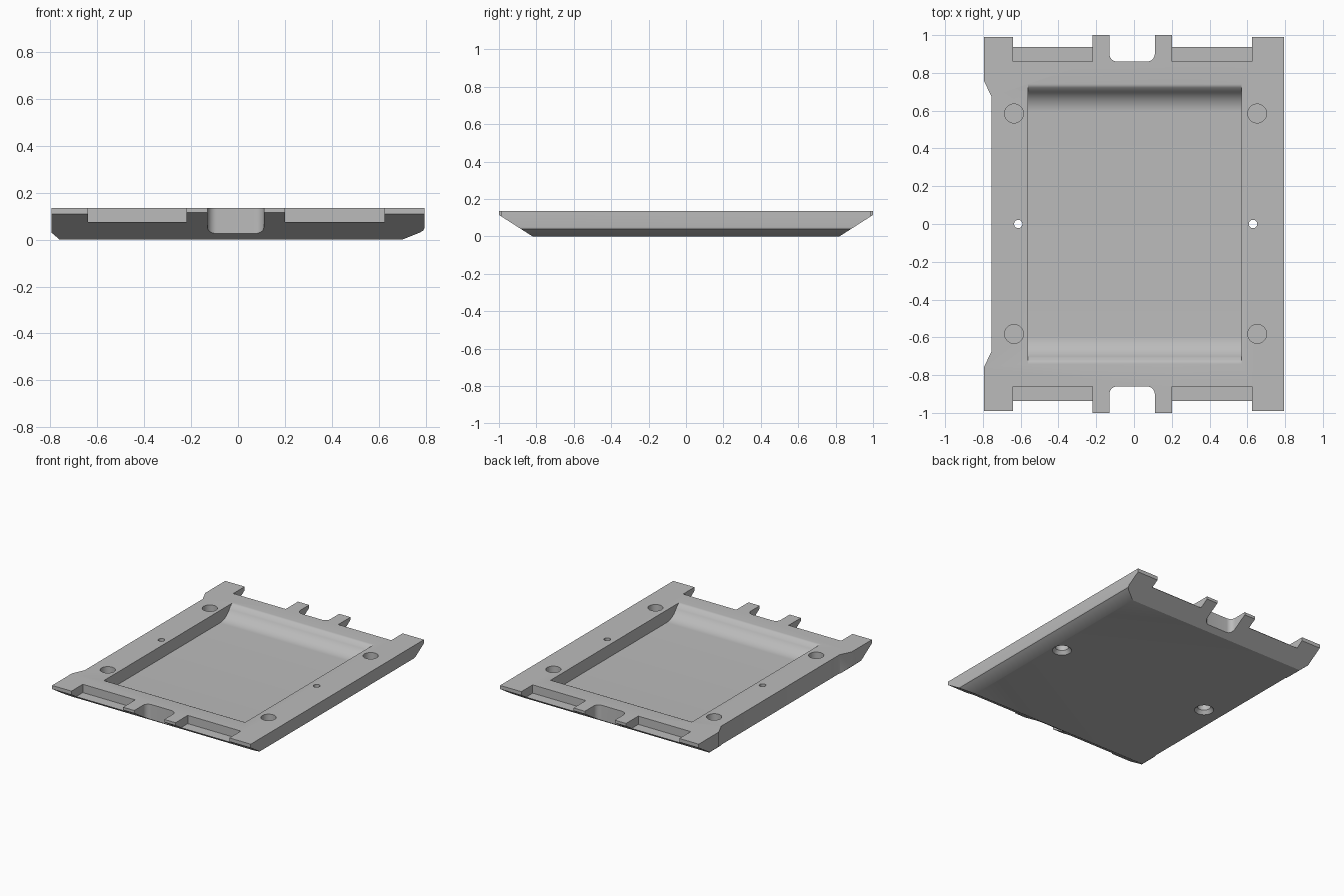
import bpy, bmesh, math

cube = bpy.data.objects.get("Cube")
if cube:
    bpy.data.objects.remove(cube)

grey = bpy.data.materials.new("mid grey")
grey.use_nodes = True
grey.diffuse_color = (0.5, 0.5, 0.5, 1)
grey.node_tree.nodes["Principled BSDF"].inputs["Base Color"].default_value = (0.5, 0.5, 0.5, 1)


def prism(name, pts, axis, lo, hi):
    """Extrude a 2D outline along an axis, from lo to hi."""
    place = {"x": lambda a, b, t: (t, a, b),
             "y": lambda a, b, t: (a, t, b),
             "z": lambda a, b, t: (a, b, t)}[axis]
    bm = bmesh.new()
    face = bm.faces.new([bm.verts.new(place(a, b, lo)) for a, b in pts])
    ext = bmesh.ops.extrude_face_region(bm, geom=[face])["geom"]
    for v in ext:
        if isinstance(v, bmesh.types.BMVert):
            v.co["xyz".index(axis)] = hi
    bmesh.ops.recalc_face_normals(bm, faces=bm.faces)
    return finish(name, bm)


def finish(name, bm):
    mesh = bpy.data.meshes.new(name)
    bm.to_mesh(mesh)
    bm.free()
    mesh.materials.append(grey)
    obj = bpy.data.objects.new(name, mesh)
    bpy.context.collection.objects.link(obj)
    return obj


def lathe(name, x, y, profile, steps=32):
    """Stack of circles (radius, z) closed into a solid, for round holes."""
    bm = bmesh.new()
    rings = [[bm.verts.new((x + r * math.cos(math.tau * i / steps),
                            y + r * math.sin(math.tau * i / steps), z))
              for i in range(steps)] for r, z in profile]
    for a, b in zip(rings, rings[1:]):
        for i in range(steps):
            j = (i + 1) % steps
            bm.faces.new((a[i], a[j], b[j], b[i]))
    bm.faces.new(rings[0])
    bm.faces.new(rings[-1])
    bmesh.ops.recalc_face_normals(bm, faces=bm.faces)
    return finish(name, bm)


def combine(target, tool, operation):
    """Apply a boolean and discard the tool."""
    tool.hide_render = True
    mod = target.modifiers.new("shape", "BOOLEAN")
    mod.operation, mod.solver, mod.object = operation, "EXACT", tool
    bpy.context.view_layer.objects.active = target
    bpy.ops.object.modifier_apply(modifier=mod.name)
    bpy.data.objects.remove(tool)


def arc(cx, cy, r, start, end, n):
    return [(cx + r * math.cos(math.radians(start + (end - start) * i / n)),
             cy + r * math.sin(math.radians(start + (end - start) * i / n)))
            for i in range(n + 1)]


TOP = 0.135

# Plate: sloped ends, bevelled long sides
plate = prism("base_plate", [(-0.82, 0), (0.82, 0), (1, 0.115), (1, TOP),
                             (-1, TOP), (-1, 0.115)], "x", -1, 1)
side = prism("side_bevels", [(-0.76, 0), (-0.76, -0.1), (0.70, -0.1), (0.70, 0), (0.775, 0.03),
                             (0.79, 0.039), (0.795, 0.05), (0.795, 0.3),
                             (-0.795, 0.3), (-0.795, 0.03)], "y", -2, 2)
combine(plate, side, "INTERSECT")

# Plan outline: corner lugs, rounded middle notch, waist on the right side
half = [(0.9, 0.99), (0.625, 0.99), (0.625, 1.1), (0.11, 1.1)]
half += arc(0.07, 0.90, 0.04, 0, -90, 8)
half += arc(-0.09, 0.90, 0.04, -90, -180, 8)
half += [(-0.13, 1.1), (-0.64, 1.1), (-0.64, 0.99), (-0.9, 0.99),
         (-0.9, 0.76), (-0.795, 0.76), (-0.755, 0.675)]
outline = half + [(x, -y) for x, y in reversed(half)]
combine(plate, prism("plan_outline", outline, "z", -0.2, 0.4), "INTERSECT")

# Stepped ledges between the lugs and the prongs
for s in (-1, 1):
    for x0, x1 in ((-0.64, -0.22), (0.20, 0.625)):
        ledge = [(x0, s * 0.86), (x1, s * 0.86), (x1, s * 1.2), (x0, s * 1.2)]
        combine(plate, prism("ledge_cut", ledge, "z", 0.075, 0.4), "DIFFERENCE")

# Tray: flat floor sweeping up at both ends, with a softened lip
FLOOR = 0.045
end = arc(0.592, FLOOR + 0.13, 0.13, -90, -28, 12)
end += [(0.717, 0.122), (0.724, 0.13), (0.733, 0.134), (0.745, TOP + 0.0005), (0.745, 0.3)]
tray = end + [(-y, z) for y, z in reversed(end)]
combine(plate, prism("tray_cut", tray, "x", -0.56, 0.57), "DIFFERENCE")

# Blind corner holes
for x in (-0.635, 0.652):
    for y in (-0.582, 0.585):
        combine(plate, lathe("corner_hole", x, y, [(0.05, 0.07), (0.05, 0.3)]), "DIFFERENCE")

# Through holes, countersunk from below
for x in (-0.613, 0.63):
    stepped = [(0.072, -0.01), (0.045, 0.025), (0.045, 0.085), (0.022, 0.085), (0.022, 0.3)]
    combine(plate, lathe("through_hole", x, 0, stepped), "DIFFERENCE")

plate.data.materials.clear()
plate.data.materials.append(grey)
for p in plate.data.polygons:
    p.material_index = 0

bpy.ops.object.select_all(action="DESELECT")
plate.select_set(True)
bpy.context.view_layer.objects.active = plate
bpy.ops.object.shade_smooth_by_angle(angle=math.radians(30))
